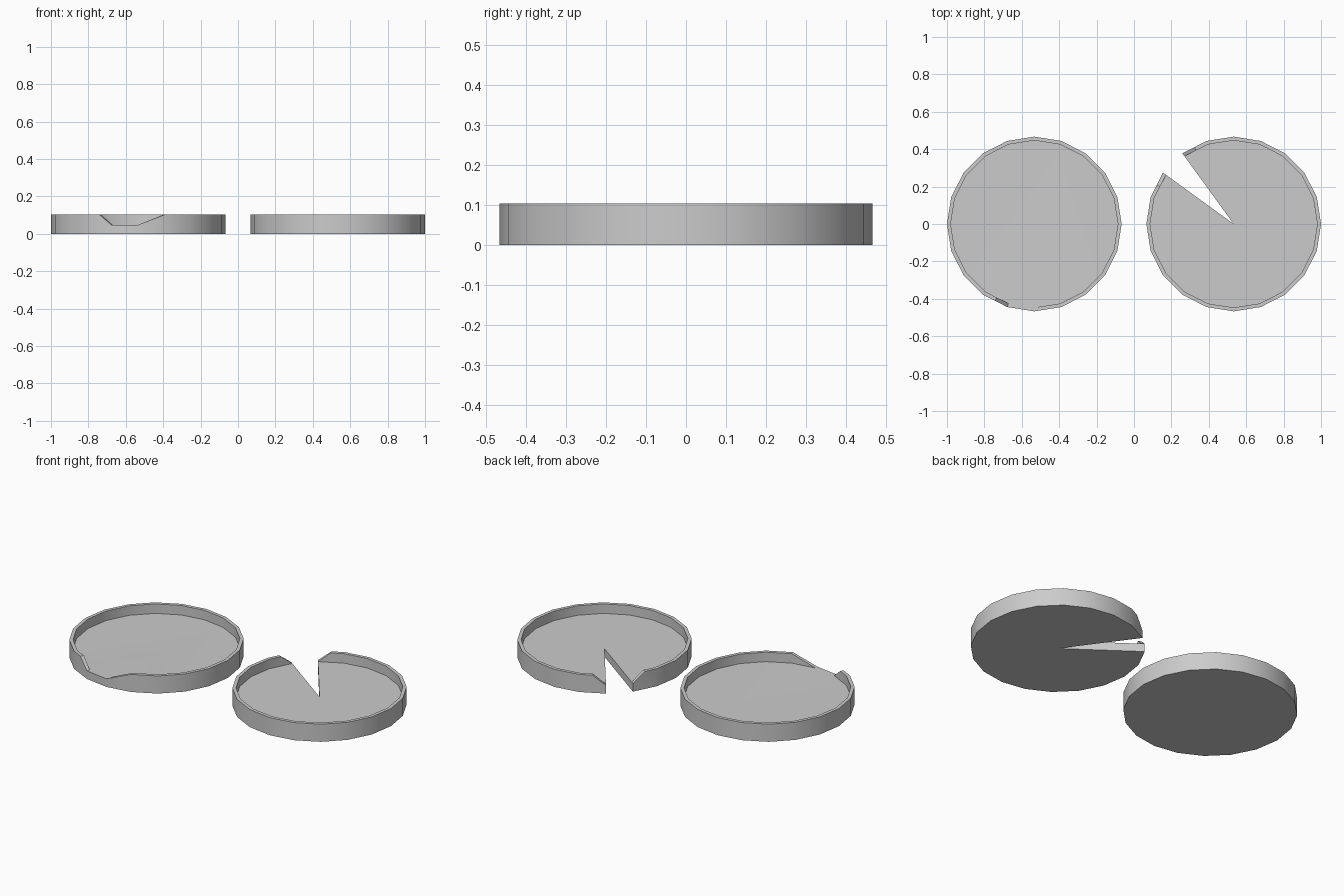
import bpy, bmesh
from math import cos, sin, radians

if "Cube" in bpy.data.objects:
    bpy.data.objects.remove(bpy.data.objects["Cube"])

R_OUT, R_IN = 0.467, 0.447     # rim radii, 20-sided
FLOOR, RIM = 0.048, 0.104      # tray floor and rim heights


def make_dish(name, cx, stations, closed):
    """stations: (angle in degrees, rim height). Open dishes get a slice cut to the centre."""
    bm = bmesh.new()
    mid_bottom = bm.verts.new((cx, 0, 0))
    mid_floor = bm.verts.new((cx, 0, FLOOR))
    rings = []
    for angle, z in stations:
        # half-step stations lie on the straight side of the polygon
        k = cos(radians(9)) if angle % 18 else 1.0
        c, s = k * cos(radians(angle)), k * sin(radians(angle))

        def point(r, h):
            return bm.verts.new((cx + r * c, r * s, h))

        floor = point(R_IN, FLOOR)
        top_in = point(R_IN, z) if z > FLOOR else floor
        rings.append((point(R_OUT, 0), point(R_OUT, z), top_in, floor))

    def face(*verts):
        unique = list(dict.fromkeys(verts))
        if len(unique) > 2:
            bm.faces.new(unique)

    n = len(rings)
    for i in range(n if closed else n - 1):
        a, b = rings[i], rings[(i + 1) % n]
        face(mid_bottom, b[0], a[0])             # underside
        for j in range(3):                       # outer wall, lip, inner wall
            face(a[j], b[j], b[j + 1], a[j + 1])
        face(mid_floor, a[3], b[3])              # tray floor
    if not closed:                               # walls of the slice
        for r in (rings[0], rings[-1][:]):
            loop = [mid_bottom, r[0], r[1], r[3], mid_floor]
            face(*(loop if r is rings[0] else loop[::-1]))
    bmesh.ops.recalc_face_normals(bm, faces=bm.faces)
    flat = [e for e in bm.edges if len(e.link_faces) == 2
            and e.calc_face_angle(1) < 0.001]
    bmesh.ops.dissolve_edges(bm, edges=flat, use_verts=False)
    mesh = bpy.data.meshes.new(name)
    bm.to_mesh(mesh)
    bm.free()
    obj = bpy.data.objects.new(name, mesh)
    bpy.context.collection.objects.link(obj)
    bpy.ops.object.select_all(action='DESELECT')
    obj.select_set(True)
    bpy.context.view_layer.objects.active = obj
    bpy.ops.object.shade_smooth_by_angle(angle=radians(30))
    return obj


# Left dish: full disc with a pouring notch in the front rim
left = {a: RIM for a in range(0, 360, 18)}
left.update({243: RIM, 252: FLOOR, 270: FLOOR})
make_dish("notched_dish", -0.533, sorted(left.items()), True)

# Right dish: slice missing from 126 to 144 degrees, rim ramps down at both ends
right = {a: RIM for a in range(144, 487, 18)}
right.update({144: FLOOR, 153: RIM, 477: RIM, 486: FLOOR})
make_dish("sliced_dish", 0.533, sorted(right.items()), False)
